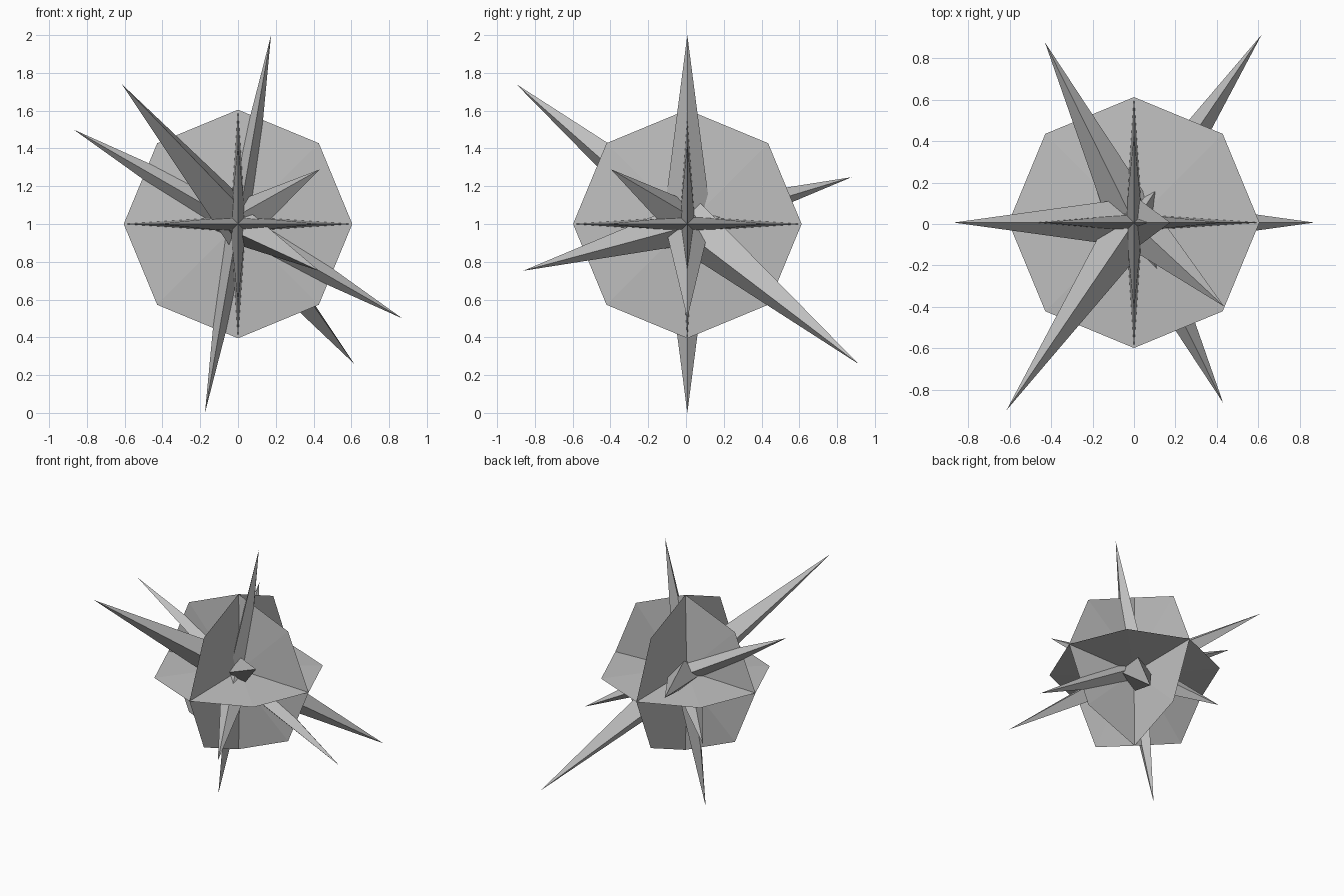
import bpy, bmesh, math
from mathutils import Vector

cube = bpy.data.objects.get("Cube")
if cube:
    bpy.data.objects.remove(cube, do_unlink=True)

CENTRE = Vector((0, 0.007, 1))
UP = Vector((0, 0, 1))

grey = bpy.data.materials.new("stone grey")
grey.use_nodes = True
colour = (0.52, 0.52, 0.52, 1)
grey.diffuse_color = colour
grey.node_tree.nodes["Principled BSDF"].inputs["Base Color"].default_value = colour


def bipyramid(name, tip, side, rise, count):
    """Two opposite points joined by a ring spanned by side and rise."""
    bm = bmesh.new()
    ring = []
    for i in range(count):
        a = math.tau * i / count
        ring.append(bm.verts.new(side * math.cos(a) + rise * math.sin(a)))
    top, bottom = bm.verts.new(tip), bm.verts.new(-tip)
    for i in range(count):
        j = (i + 1) % count
        bm.faces.new((ring[i], ring[j], top))
        bm.faces.new((ring[j], ring[i], bottom))
    bmesh.ops.recalc_face_normals(bm, faces=bm.faces)
    mesh = bpy.data.meshes.new(name)
    bm.to_mesh(mesh)
    bm.free()
    mesh.materials.append(grey)
    obj = bpy.data.objects.new(name, mesh)
    obj.location = CENTRE
    bpy.context.collection.objects.link(obj)


# Three crossed octagonal discs, slightly thicker in the middle
RADIUS, THICK = 0.605, 0.042
axes = [Vector((1, 0, 0)), Vector((0, 1, 0)), UP]
for i, name in enumerate(("side_disc", "front_disc", "level_disc")):
    bipyramid(name, axes[i] * THICK, axes[(i + 1) % 3] * RADIUS,
              axes[(i + 2) % 3] * RADIUS, 8)

# Double-ended spikes: tip direction, half width, half height
spikes = {
    "upright_spike": ((0.175, 0, 1), 0.13, 0.08),
    "long_spike": ((-0.615, -0.905, 0.74), 0.12, 0.14),
    "side_spike": ((-0.87, 0, 0.5), 0.12, 0.1),
    "rear_spike": ((-0.43, 0.87, 0.248), 0.12, 0.11),
    "short_spike": ((0.435, -0.405, 0.29), 0.12, 0.12),
}
for name, (tip, width, height) in spikes.items():
    tip = Vector(tip)
    side = UP.cross(tip).normalized()
    rise = tip.cross(side).normalized()
    bipyramid(name, tip, side * width, rise * height, 4)
